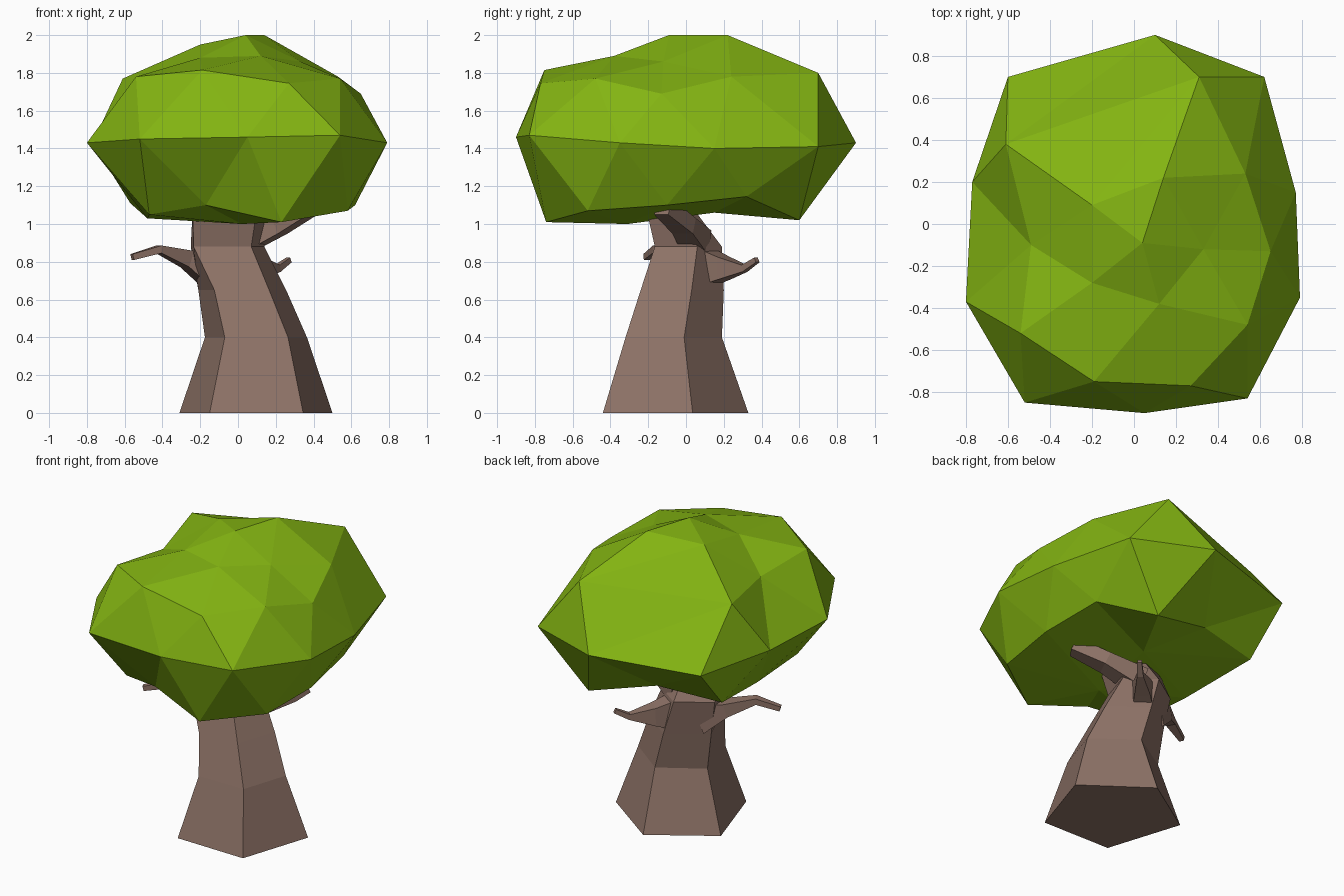
import bpy, bmesh
from mathutils import Vector

if "Cube" in bpy.data.objects:
    bpy.data.objects.remove(bpy.data.objects["Cube"])


def material(name, rgb):
    m = bpy.data.materials.new(name)
    m.diffuse_color = (*rgb, 1)
    m.use_nodes = True
    m.node_tree.nodes["Principled BSDF"].inputs["Base Color"].default_value = m.diffuse_color
    return m


def add_object(name, bm, mat):
    bmesh.ops.recalc_face_normals(bm, faces=bm.faces)
    me = bpy.data.meshes.new(name)
    bm.to_mesh(me)
    bm.free()
    me.materials.append(mat)
    ob = bpy.data.objects.new(name, me)
    bpy.context.collection.objects.link(ob)
    return ob


def loft(name, rings, mat):
    """Skin a list of rings with equal point counts, capping both ends."""
    bm = bmesh.new()
    vs = [[bm.verts.new(p) for p in r] for r in rings]
    n = len(vs[0])
    for a, b in zip(vs, vs[1:]):
        for i in range(n):
            j = (i + 1) % n
            bm.faces.new((a[i], a[j], b[j], b[i]))
    bm.faces.new(vs[0])
    bm.faces.new(vs[-1])
    return add_object(name, bm, mat)


def branch(name, path, mat):
    """Four-sided tapering limb; path entries are (x, y, z, half width, half height)."""
    pts = [Vector(p[:3]) for p in path]
    rings = []
    for i, p in enumerate(path):
        d = (pts[min(i + 1, len(pts) - 1)] - pts[max(i - 1, 0)]).normalized()
        side = d.cross(Vector((0, 0, 1))).normalized()
        up = side.cross(d)
        rings.append([pts[i] + side * p[3] * s + up * p[4] * u
                      for s, u in ((-1, -1), (1, -1), (1, 1), (-1, 1))])
    return loft(name, rings, mat)


bark = material("bark", (0.27, 0.17, 0.135))
leaf = material("leaf", (0.23, 0.46, 0.006))

# Trunk: five-sided, leaning to the left as it rises
levels = [
    (0.00, [(-.15, -.43), (.345, -.44), (.50, .035), (.09, .33), (-.31, .07)]),
    (0.40, [(-.07, -.32), (.265, -.32), (.365, -.01), (.10, .19), (-.175, .02)]),
    (0.65, [(-.125, -.24), (.165, -.24), (.255, .03), (.03, .20), (-.21, .03)]),
    (0.88, [(-.235, -.165), (.07, -.165), (.14, .06), (-.04, .19), (-.25, .05)]),
    (1.08, [(-.24, -.21), (.10, -.21), (.16, -.04), (-.04, .04), (-.23, -.03)]),
]
loft("trunk", [[(x, y, z) for x, y in ring] for z, ring in levels], bark)

# Limbs
branch("left_branch", [(-.12, .02, .75, .07, .10), (-.27, -.04, .815, .05, .045),
                       (-.42, -.15, .866, .03, .02), (-.56, -.21, .825, .016, .016)], bark)
branch("back_branch", [(.0, .08, .77, .07, .11), (.10, .20, .765, .05, .06),
                       (.21, .31, .765, .02, .018), (.27, .375, .81, .014, .014)], bark)
branch("upper_branch", [(.0, .06, .90, .07, .07), (.22, -.01, .99, .06, .045),
                        (.38, -.12, 1.09, .045, .045)], bark)

# Crown: corner points ring by ring, joined by their order on a sphere
crown = [
    # top
    (.04, -.09, 2.0), (.14, .22, 2.0), (-.20, .09, 1.95), (-.20, -.28, 1.88),
    (.12, -.38, 1.89), (.33, -.12, 1.86),
    # shoulder
    (-.19, -.75, 1.815), (.27, -.77, 1.745), (.54, -.48, 1.77), (.65, -.13, 1.69),
    (.53, .24, 1.78), (.31, .70, 1.80), (-.61, .38, 1.77), (-.49, -.10, 1.74),
    (-.54, -.52, 1.78),
    # widest ring
    (-.80, -.37, 1.43), (-.52, -.85, 1.45), (.05, -.90, 1.46), (.54, -.83, 1.47),
    (.79, -.35, 1.43), (.77, .15, 1.40), (.62, .70, 1.41), (.10, .90, 1.43),
    (-.60, .70, 1.40), (-.77, .20, 1.43),
    # underside
    (-.47, -.52, 1.05), (-.17, -.64, 1.10), (.23, -.74, 1.01), (.58, -.52, 1.07),
    (.62, -.10, 1.10), (.57, .32, 1.145), (.31, .60, 1.02), (-.14, .51, 1.14),
    (-.57, .43, 1.11), (-.48, -.08, 1.03), (.02, -.31, 1.0), (.05, .15, 1.06),
]
bm = bmesh.new()
home = {}
for p in crown:
    d = Vector((p[0] / .8, p[1] / .9, (p[2] - 1.45) / .5)).normalized()
    home[bm.verts.new(d)] = p
bmesh.ops.convex_hull(bm, input=list(bm.verts))
for v in bm.verts:
    v.co = home[v]
add_object("crown", bm, leaf)
